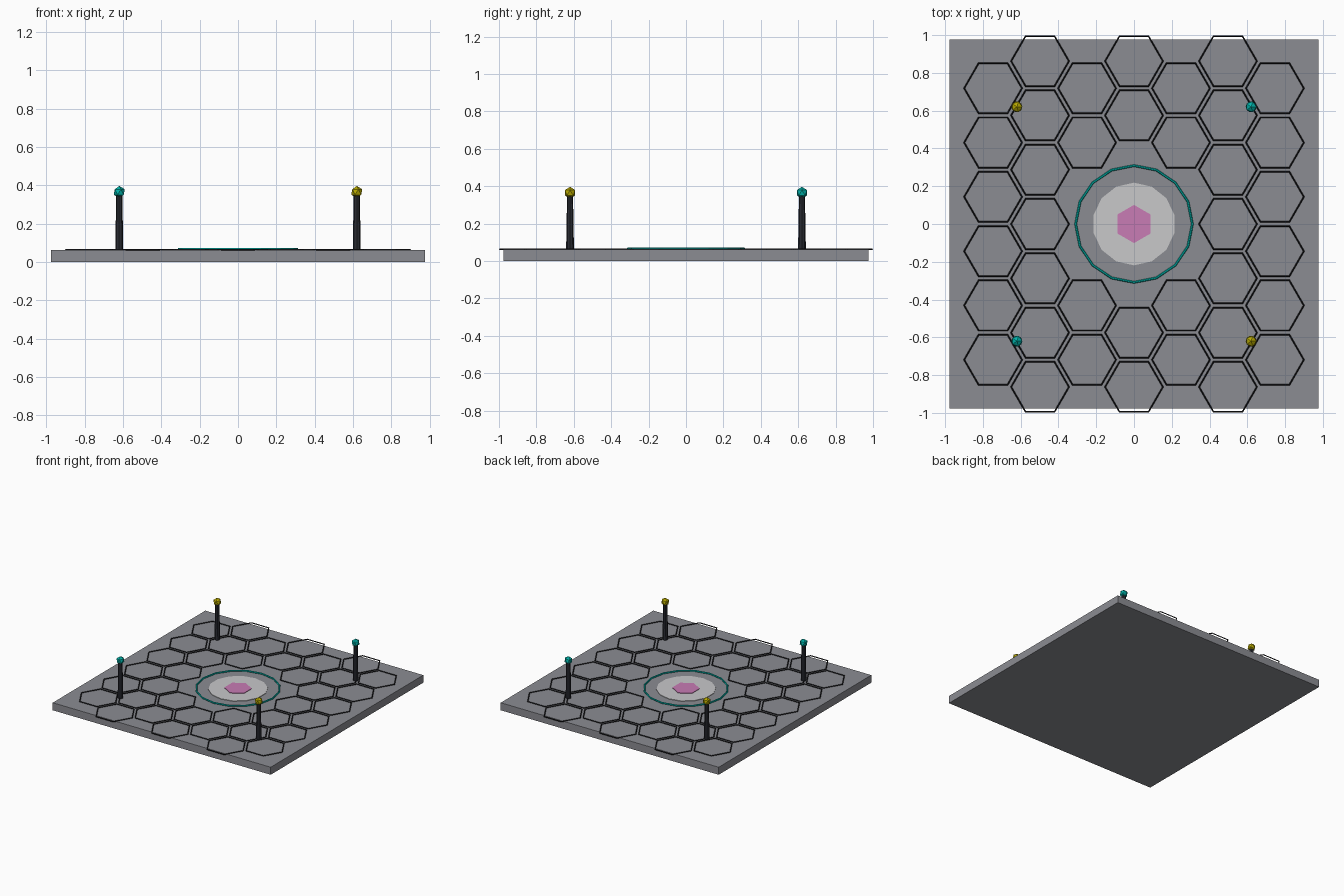
import bpy
import math

if "Cube" in bpy.data.objects:
    bpy.data.objects.remove(bpy.data.objects["Cube"])


def material(name, rgb):
    m = bpy.data.materials.new(name)
    m.diffuse_color = (*rgb, 1.0)
    m.use_nodes = True
    m.node_tree.nodes["Principled BSDF"].inputs["Base Color"].default_value = m.diffuse_color
    return m


GREY = material("floor grey", (0.26, 0.265, 0.29))
BLACK = material("line black", (0.01, 0.01, 0.012))
CHARCOAL = material("post charcoal", (0.022, 0.024, 0.032))
SILVER = material("disc silver", (0.58, 0.58, 0.59))
PINK = material("centre pink", (0.58, 0.20, 0.46))
TEAL = material("teal", (0.0, 0.45, 0.40))
YELLOW = material("yellow", (0.47, 0.39, 0.0))

TOP = 0.061      # height of the floor surface
HALF = 0.977     # half the floor width


def finish(name, mat):
    ob = bpy.context.object
    ob.name = name
    ob.data.materials.append(mat)
    return ob


def disc(name, sides, radius, z0, z1, mat):
    bpy.ops.mesh.primitive_cylinder_add(vertices=sides, radius=radius, depth=z1 - z0,
                                        location=(0, 0, (z0 + z1) / 2))
    return finish(name, mat)


def ring(name, loc, sides, minor_sides, major, minor, mat):
    bpy.ops.mesh.primitive_torus_add(location=loc, major_segments=sides,
                                     minor_segments=minor_sides,
                                     major_radius=major, minor_radius=minor)
    return finish(name, mat)


# Square floor slab
bpy.ops.mesh.primitive_cube_add(size=1, location=(0, 0, TOP / 2))
floor = finish("floor_slab", GREY)
floor.scale = (2 * HALF, 2 * HALF, TOP)

# Hexagon outlines on a staggered grid, leaving the middle clear
STEP_X, STEP_Y = 0.2487, 0.2875
for col in range(-3, 4):
    odd = col % 2
    for row in range(-3, 3 if odd else 4):
        x = col * STEP_X
        y = (row + 0.5 * odd) * STEP_Y
        if math.hypot(x, y) < 0.35:
            continue
        ring("hexagon_outline", (x, y, TOP + 0.002), 6, 4, 0.153, 0.0045, BLACK)

# Centre emblem: teal ring, silver disc, pink hexagon
ring("centre_ring", (0, 0, TOP + 0.005), 16, 6, 0.309, 0.0065, TEAL)
disc("centre_disc", 14, 0.219, TOP - 0.002, TOP + 0.004, SILVER)
disc("centre_hexagon", 6, 0.101, TOP, TOP + 0.008, PINK)

# Four tapered lamp posts with faceted globes, colours alternating
for sx in (-1, 1):
    for sy in (-1, 1):
        x, y = 0.62 * sx, 0.62 * sy
        bpy.ops.mesh.primitive_cone_add(vertices=8, radius1=0.021, radius2=0.016,
                                        depth=0.285, location=(x, y, TOP + 0.1425))
        finish("lamp_post", CHARCOAL)
        bpy.ops.mesh.primitive_ico_sphere_add(subdivisions=1, radius=0.032,
                                              location=(x, y, 0.365))
        finish("lamp_globe", TEAL if sx == sy else YELLOW)
